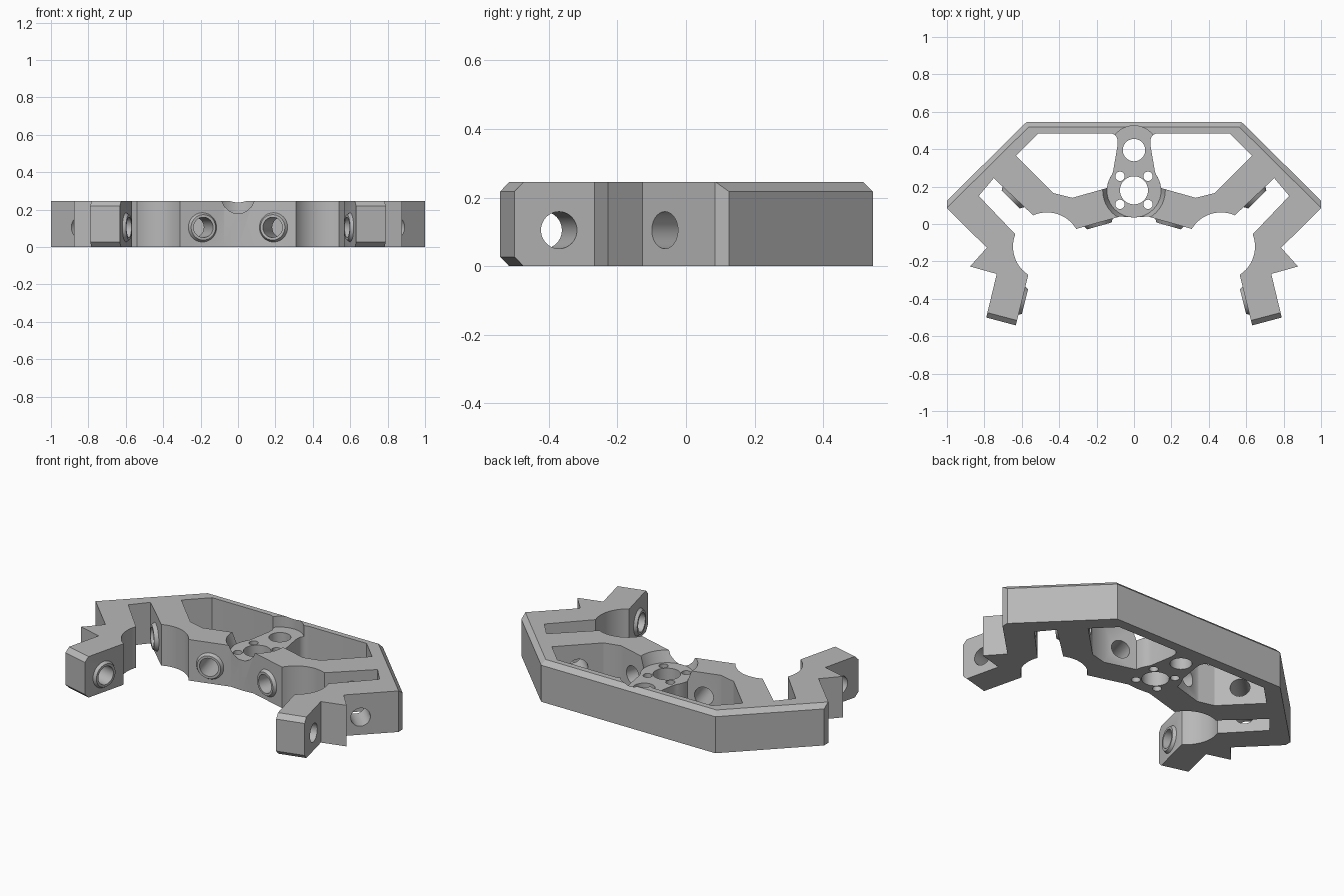
import bpy, bmesh, math
from mathutils import Vector

cube = bpy.data.objects.get("Cube")
if cube:
    bpy.data.objects.remove(cube)

HEIGHT = 0.245
HOLE_Z = 0.105
HUB_TOP = 0.18

grey = bpy.data.materials.new("plain grey")
grey.use_nodes = True
colour = (0.48, 0.48, 0.48, 1)
grey.diffuse_color = colour
grey.node_tree.nodes["Principled BSDF"].inputs["Base Color"].default_value = colour


def finish(name, bm):
    bmesh.ops.recalc_face_normals(bm, faces=bm.faces)
    mesh = bpy.data.meshes.new(name)
    bm.to_mesh(mesh)
    bm.free()
    mesh.materials.append(grey)
    obj = bpy.data.objects.new(name, mesh)
    bpy.context.collection.objects.link(obj)
    return obj


def prism(points, low, high):
    bm = bmesh.new()
    face = bm.faces.new([bm.verts.new((x, y, low)) for x, y in points])
    new = bmesh.ops.extrude_face_region(bm, geom=[face])["geom"]
    verts = [v for v in new if isinstance(v, bmesh.types.BMVert)]
    bmesh.ops.translate(bm, verts=verts, vec=(0, 0, high - low))
    return bm


def arc(cx, cy, r, start, end, n):
    steps = [math.radians(start + (end - start) * i / n) for i in range(n + 1)]
    return [(cx + r * math.cos(a), cy + r * math.sin(a)) for a in steps]


def flip(points):
    return [(-x, y) for x, y in reversed(points)]


def cut(target, cutter):
    cutter.hide_render = True
    mod = target.modifiers.new("cut", 'BOOLEAN')
    mod.operation = 'DIFFERENCE'
    mod.solver = 'EXACT'
    mod.object = cutter
    with bpy.context.temp_override(object=target, active_object=target):
        bpy.ops.object.modifier_apply(modifier=mod.name)
    bpy.data.objects.remove(cutter)


def rod(start, end, r1, r2=None):
    """Round cutter between two points."""
    start, end = Vector(start), Vector(end)
    axis = end - start
    bm = bmesh.new()
    bmesh.ops.create_cone(bm, cap_ends=True, segments=40, radius1=r1,
                          radius2=r1 if r2 is None else r2, depth=axis.length)
    bm.transform(axis.to_track_quat('Z', 'Y').to_matrix().to_4x4())
    bmesh.ops.translate(bm, verts=bm.verts, vec=(start + end) / 2)
    return finish("cutter", bm)


def smooth(obj):
    bpy.ops.object.select_all(action='DESELECT')
    obj.select_set(True)
    bpy.context.view_layer.objects.active = obj
    bpy.ops.object.shade_smooth_by_angle(angle=math.radians(30))


# Frame outline: back rail, side, fin, arm, round pocket, slot, front face
half = [(0.575, 0.545), (1, 0.125), (1, 0.085), (0.787, -0.127),
        (0.877, -0.227), (0.734, -0.267), (0.79, -0.5), (0.632, -0.542),
        (0.566, -0.276)]
half += arc(0.465, -0.12, 0.182, -56, 21, 12)
half += [(0.83, 0.15), (0.75, 0.245)]
half += arc(0.465, -0.12, 0.182, 66, 149, 14)
half += [(0.075, 0.04)]
bm = prism(half + [(0, 0.035)] + flip(half), 0, HEIGHT)


# Chamfers: rail top edges, and both edges of each arm end
def chamfered(edge):
    a, b = (v.co for v in edge.verts)
    if abs(a.z - b.z) > 0.01:
        return False
    rail = min(a.y, b.y) > 0.12 and max(a.y, b.y) > 0.5 and a.z > 0.1
    return rail or max(a.y, b.y) < -0.49


bmesh.ops.bevel(bm, geom=[e for e in bm.edges if chamfered(e)],
                offset=0.027, segments=1, affect='EDGES')
frame = finish("frame", bm)

# Windows on either side of the spoke
window = [(0.51, 0.485), (0.63, 0.365), (0.43, 0.165), (0.33, 0.14), (0.17, 0.185)]
window += arc(0, 0.18, 0.145, 5, 35, 5)
window += [(0.112, 0.28), (0.088, 0.42)]
window += arc(0.128, 0.445, 0.04, 190, 90, 6)
for points in (window, flip(window)):
    cut(frame, finish("cutter", prism(points, -0.1, HEIGHT + 0.1)))

# Lowered hub and spoke
above = HEIGHT + 0.05
cut(frame, rod((0, 0.18, HUB_TOP), (0, 0.18, above), 0.145, 0.185))
for y in (0.3, 0.395):
    cut(frame, rod((0, y, HUB_TOP), (0, y, above), 0.13))

# Upright holes
upright = [(0, 0.18, 0.075), (0, 0.395, 0.06)]
upright += [(sx * 0.075, 0.18 + sy * 0.075, 0.025) for sx in (-1, 1) for sy in (-1, 1)]
for x, y, r in upright:
    cut(frame, rod((x, y, -0.1), (x, y, above), r))

# Sideways screw holes with raised collars: position, outward heading, reach in and out
screws = [("front", (0.19, 0.007), (-0.27, -0.963), 0.26, 0.06),
          ("slot", (0.647, 0.144), (0.707, -0.707), 0.24, 0.4),
          ("arm", (0.6, -0.41), (-0.97, -0.242), 0.26, 0.06)]
for label, place, heading, inward, outward in screws:
    for side, s in (("left", 1), ("right", -1)):
        c = Vector((s * place[0], place[1], HOLE_Z))
        d = Vector((s * heading[0], heading[1], 0)).normalized()
        cut(frame, rod(c - d * inward, c + d * outward, 0.054))
        collar = rod(c - d * 0.01, c + d * 0.018, 0.084, 0.068)
        collar.name = f"{side}_{label}_collar"
        cut(collar, rod(c - d * 0.1, c + d * 0.1, 0.054))
        smooth(collar)
smooth(frame)
